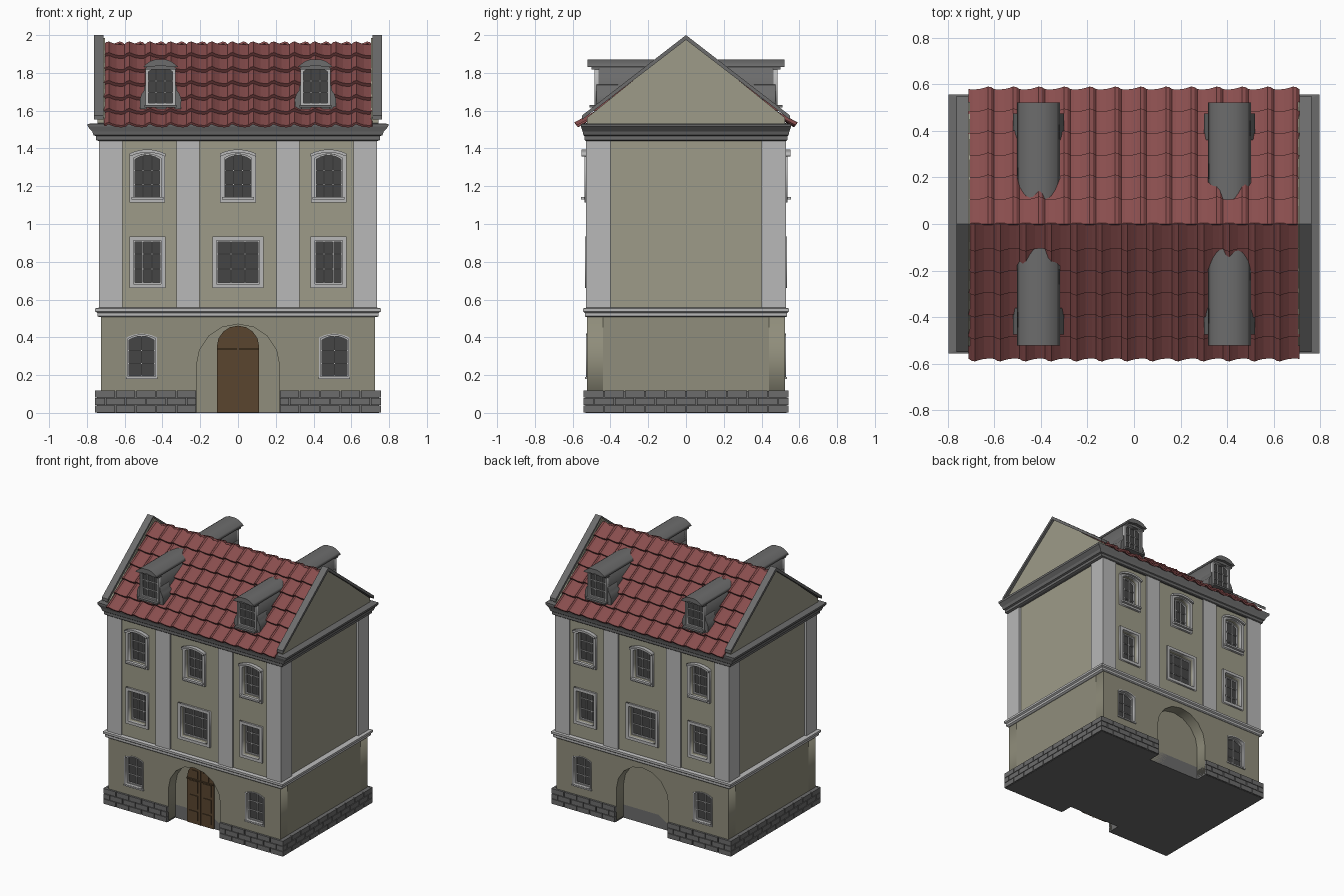
import bpy, bmesh, math
from mathutils import Matrix

if "Cube" in bpy.data.objects:
    bpy.data.objects.remove(bpy.data.objects["Cube"])

def mat(name, r, g, b):
    m = bpy.data.materials.new(name)
    m.diffuse_color = (r, g, b, 1)
    m.use_nodes = True
    m.node_tree.nodes["Principled BSDF"].inputs["Base Color"].default_value = m.diffuse_color
    return m

WALL = mat("plaster", .34, .33, .25)
LOW = mat("lower_plaster", .28, .27, .2)
TRIM = mat("trim", .48, .48, .48)
STONE = mat("stone", .15, .15, .15)
GLASS = mat("glass", .06, .06, .06)
TILE = mat("roof_tile", .25, .075, .075)
WOOD = mat("wood", .1, .06, .028)
front = []          # parts repeated on the back

def add(name, me, m, rep=False):
    ob = bpy.data.objects.new(name, me)
    me.materials.clear()
    me.materials.append(m)
    bpy.context.collection.objects.link(ob)
    if rep:
        front.append(ob)
    return ob

def from_bm(name, bm, m, rep=False):
    bmesh.ops.recalc_face_normals(bm, faces=bm.faces)
    me = bpy.data.meshes.new(name)
    bm.to_mesh(me)
    bm.free()
    return add(name, me, m, rep)

def boxes(name, items, m, rep=False):
    """Each item is x0, x1, y0, y1, z0, z1."""
    bm = bmesh.new()
    for x0, x1, y0, y1, z0, z1 in items:
        t = Matrix.Translation(((x0+x1)/2, (y0+y1)/2, (z0+z1)/2))
        s = Matrix.Diagonal((abs(x1-x0), abs(y1-y0), abs(z1-z0), 1))
        bmesh.ops.create_cube(bm, size=1, matrix=t @ s)
    return from_bm(name, bm, m, rep)

def panel(name, outlines, y0, y1, m, rep=True):
    """Upright sheet in x/z with holes, running from y0 to y1."""
    cu = bpy.data.curves.new(name, 'CURVE')
    cu.dimensions, cu.fill_mode, cu.extrude = '2D', 'BOTH', abs(y1-y0)/2
    for pts in outlines:
        sp = cu.splines.new('POLY')
        sp.points.add(len(pts)-1)
        for p, (x, z) in zip(sp.points, pts):
            p.co = (x, z, 0, 1)
        sp.use_cyclic_u = True
    tmp = bpy.data.objects.new(name, cu)
    bpy.context.collection.objects.link(tmp)
    dg = bpy.context.evaluated_depsgraph_get()
    me = bpy.data.meshes.new_from_object(tmp.evaluated_get(dg))
    bpy.data.objects.remove(tmp)
    me.transform(Matrix.Translation((0, (y0+y1)/2, 0)) @ Matrix.Rotation(math.pi/2, 4, 'X'))
    return add(name, me, m, rep)

def stack(name, rings, m):
    """Rectangular moulding lofted through (half x, half y, z)."""
    bm = bmesh.new()
    loops = [[bm.verts.new((sx*hx, sy*hy, z)) for sx, sy in ((-1, -1), (1, -1), (1, 1), (-1, 1))]
             for hx, hy, z in rings]
    for a, b in zip(loops, loops[1:]):
        for i in range(4):
            bm.faces.new((a[i], a[(i+1) % 4], b[(i+1) % 4], b[i]))
    bm.faces.new(loops[0])
    bm.faces.new(loops[-1])
    return from_bm(name, bm, m)

def opening(cx, hw, z0, z1, rise=0):
    pts = [(cx-hw, z0), (cx+hw, z0)]
    n = 6 if rise else 1
    for i in range(n+1):
        t = 1-2*i/n
        pts.append((cx+hw*t, z1-rise*t*t))
    return pts

def arch(r, zc, n=8):
    return [(-r*math.cos(math.pi*i/n), zc+r*math.sin(math.pi*i/n)) for i in range(n+1)]

def window(name, cx, hw, z0, z1, rise, w, yf, yw, yg, cols, rows):
    """Frame ring from yf back to yw, glazing at yg."""
    inner = opening(cx, hw-w, z0+w, z1-w, rise)
    panel(name+"_frame", [opening(cx, hw, z0, z1, rise), inner], yf, yw, TRIM)
    panel(name+"_glass", [opening(cx, hw, z0, z1, rise)], yg, yg+.01, GLASS)
    sash = opening(cx, hw-w-.007, z0+w+.007, z1-w-.007, rise)
    panel(name+"_sash", [inner, sash], yg-.014, yg, TRIM)
    g, b = hw-w, .0028
    bars = []
    for i in range(1, cols):
        x = cx-g+2*g*i/cols
        zt = z1-w-rise*((x-cx)/g)**2
        bars.append((x-b, x+b, yg-.01, yg, z0+w, zt))
    for i in range(1, rows):
        z = z0+w+(z1-rise-z0-2*w)*i/rows*1.03
        bars.append((cx-g, cx+g, yg-.009, yg, z-b, z+b))
    boxes(name+"_bars", bars, TRIM, True)

# Wall cores
boxes("lower_core", [(-.725, .725, -.44, .44, .004, .53)], LOW)
boxes("upper_core", [(-.72, .72, -.46, .46, .53, 1.5)], WALL)

# Lower facade with door niche and window holes
low = [(-.725, .01), (-.22, .01)] + arch(.22, .25) + [(.22, .01), (.725, .01), (.725, .53), (-.725, .53)]
panel("lower_facade", [low] + [opening(s*.51, .075, .19, .415, .02) for s in (-1, 1)], -.525, -.44, LOW)

# Upper facade with window holes
holes = []
for cx in (-.48, 0, .48):
    holes.append(opening(cx, .075 if cx else .115, .68, .915))
    holes.append(opening(cx, .075, 1.135, 1.37, .02))
panel("upper_facade", [[(-.72, .53), (.72, .53), (.72, 1.5), (-.72, 1.5)]] + holes, -.52, -.46, WALL)

# Windows, storey by storey
for s in (-1, 1):
    window("ground_window", s*.51, .08, .185, .42, .02, .007, -.53, -.5, -.49, 2, 3)
    boxes("ground_sill", [(s*.51-.083, s*.51+.083, -.534, -.49, .18, .19)], TRIM, True)
for cx in (-.48, 0, .48):
    window("middle_window", cx, .095 if cx else .135, .66, .935, 0, .022, -.534, -.515, -.478, 3, 3)
    window("upper_window", cx, .094, 1.115, 1.393, .022, .022, -.537, -.515, -.485, 3, 3)
    boxes("upper_sill", [(cx-.085, cx+.085, -.555, -.53, 1.13, 1.143)], TRIM, True)
    hood = opening(cx, .095, 1.3, 1.395, .022)[2:]
    panel("upper_hood", [hood + [(x, z-.016) for x, z in reversed(hood)]], -.552, -.53, TRIM)

# Pilasters
boxes("corner_pilasters", [(sx*.612, sx*.735, sy*.40, sy*.53, .54, 1.46)
                           for sx in (-1, 1) for sy in (-1, 1)], TRIM)
boxes("facade_pilasters", [(s*.203, s*.325, -.53, -.46, .54, 1.46) for s in (-1, 1)], TRIM, True)

# String course and main cornice
stack("string_course", [(.735, .53, .507), (.745, .536, .513), (.745, .536, .53), (.757, .545, .537),
                        (.757, .545, .553), (.73, .525, .558)], TRIM)
stack("cornice", [(.74, .532, 1.44), (.752, .537, 1.445), (.752, .537, 1.465), (.765, .543, 1.47),
                  (.772, .547, 1.49), (.795, .556, 1.515), (.797, .557, 1.53), (.72, .52, 1.535)], STONE)

# Stone base with coursed bricks, open at the door niches
boxes("base_core", [(s*.22, s*.747, -.532, .532, 0, .117) for s in (-1, 1)]
      + [(-.22, .22, -.44, .44, 0, .1)], STONE)

def course(a, b, n, row):
    step = (b-a)/n
    cuts = [a] + [a+step*(i+(.5 if row % 2 else 1)) for i in range(n)] + [b]
    return [(p+.003, q-.003) for p, q in zip(cuts, cuts[1:]) if q-p > .01]

bricks = []
for row in range(3):
    z0, z1 = row*.04+.002, row*.04+.038
    for s in (-1, 1):
        for p, q in course(.219, .756, 5, row):
            bricks += [(s*p, s*q, t*.53, t*.542, z0, z1) for t in (-1, 1)]
        for p, q in course(-.542, .542, 10, row):
            bricks.append((s*.745, s*.757, p, q, z0, z1))
boxes("base_bricks", bricks, STONE)

# Double door on the front only
panel("door", [[(-.112, .003)] + arch(.112, .35) + [(.112, .003)]], -.452, -.438, WOOD, False)
leaf = [(-.004, .004, -.458, -.45, .003, .45)]
for s in (-1, 1):
    for z0, z1 in ((.03, .1), (.12, .22), (.24, .33)):
        leaf.append((s*.022, s*.092, -.457, -.45, z0, z1))
    leaf.append((s*.022, s*.07, -.457, -.45, .35, .41))
leaf.append((-.112, .112, -.46, -.45, .335, .344))
boxes("door_panels", leaf, WOOD)

# Pantile roof: wavy rows, each lower edge lifted over the next row
wave = [(0, 0), (.12, .014), (.25, .018), (.38, .01), (.6, 0), (.85, -.002)]
COLS, ROWS = 13, 6
pitch = 1.42/COLS
line = [(-.71+(c+u)*pitch, h) for c in range(COLS) for u, h in wave] + [(.71, 0)]
ey, ez, ry, rz = -.567, 1.508, 0, 1.952
ln = math.hypot(ry-ey, rz-ez)
ny, nz = -(rz-ez)/ln, (ry-ey)/ln
bm = bmesh.new()
prev = None
for r in range(ROWS):
    for f, lift in ((r/ROWS, .02), ((r+1)/ROWS, 0)):
        cur = []
        for x, h in line:
            d = h+lift
            y = min(ey+(ry-ey)*f+ny*d, 0) if f < 1 else 0
            cur.append(bm.verts.new((x, y, ez+(rz-ez)*f+nz*d)))
        if prev:
            for i in range(len(line)-1):
                bm.faces.new((prev[i], prev[i+1], cur[i+1], cur[i]))
        prev = cur
roof = from_bm("roof_tiles", bm, TILE, True)
sol = roof.modifiers.new("thickness", 'SOLIDIFY')
sol.thickness, sol.offset = .012, -1

# Gable walls and copings, outlines in y/z
def side_prism(name, pts, x0, x1, m):
    bm = bmesh.new()
    a = [bm.verts.new((x0, y, z)) for y, z in pts]
    f = bm.faces.new(a)
    ext = bmesh.ops.extrude_face_region(bm, geom=[f])['geom']
    bmesh.ops.translate(bm, vec=(x1-x0, 0, 0), verts=[v for v in ext if isinstance(v, bmesh.types.BMVert)])
    return from_bm(name, bm, m)

for s in (-1, 1):
    side_prism("gable_wall", [(-.525, 1.53), (.525, 1.53), (.525, 1.562), (0, 1.985), (-.525, 1.562)],
               s*.705, s*.745, WALL)
    side_prism("gable_coping", [(-.55, 1.552), (-.55, 1.575), (0, 2.0), (.55, 1.575), (.55, 1.552), (0, 1.975)],
               s*.712, s*.763, STONE)

# Dormers
for s in (-1, 1):
    c = s*.41
    panel("dormer_body", [opening(c, .08, 1.56, 1.845, .02)], -.462, -.12, STONE)
    window("dormer_window", c, .08, 1.625, 1.845, .022, .009, -.485, -.46, -.466, 3, 3)
    top = [(.092, 1.832), (.078, 1.845), (.055, 1.862), (.025, 1.872)]
    top = [(c+x, z) for x, z in top] + [(c-x, z) for x, z in reversed(top)]
    panel("dormer_roof", [top + [(c-.06, 1.83), (c, 1.84), (c+.06, 1.83)]], -.522, -.1, STONE)
    panel("dormer_roof_moulding", [[(c+(x-c)*.95, z-.014) for x, z in top]], -.5, -.46, STONE)
    boxes("dormer_sill", [(c-.085, c+.085, -.51, -.44, 1.617, 1.63)], STONE, True)
    for k in (-1, 1):
        wing = [(.075, 1.61), (.108, 1.61), (.11, 1.66), (.1, 1.69), (.088, 1.705), (.084, 1.735), (.075, 1.74)]
        panel("dormer_scroll", [[(c+k*x, z) for x, z in wing]], -.475, -.36, STONE)

# Repeat the front on the back
for ob in front:
    o = ob.copy()
    o.name = "back_" + ob.name
    o.rotation_euler = (0, 0, math.pi)
    bpy.context.collection.objects.link(o)
